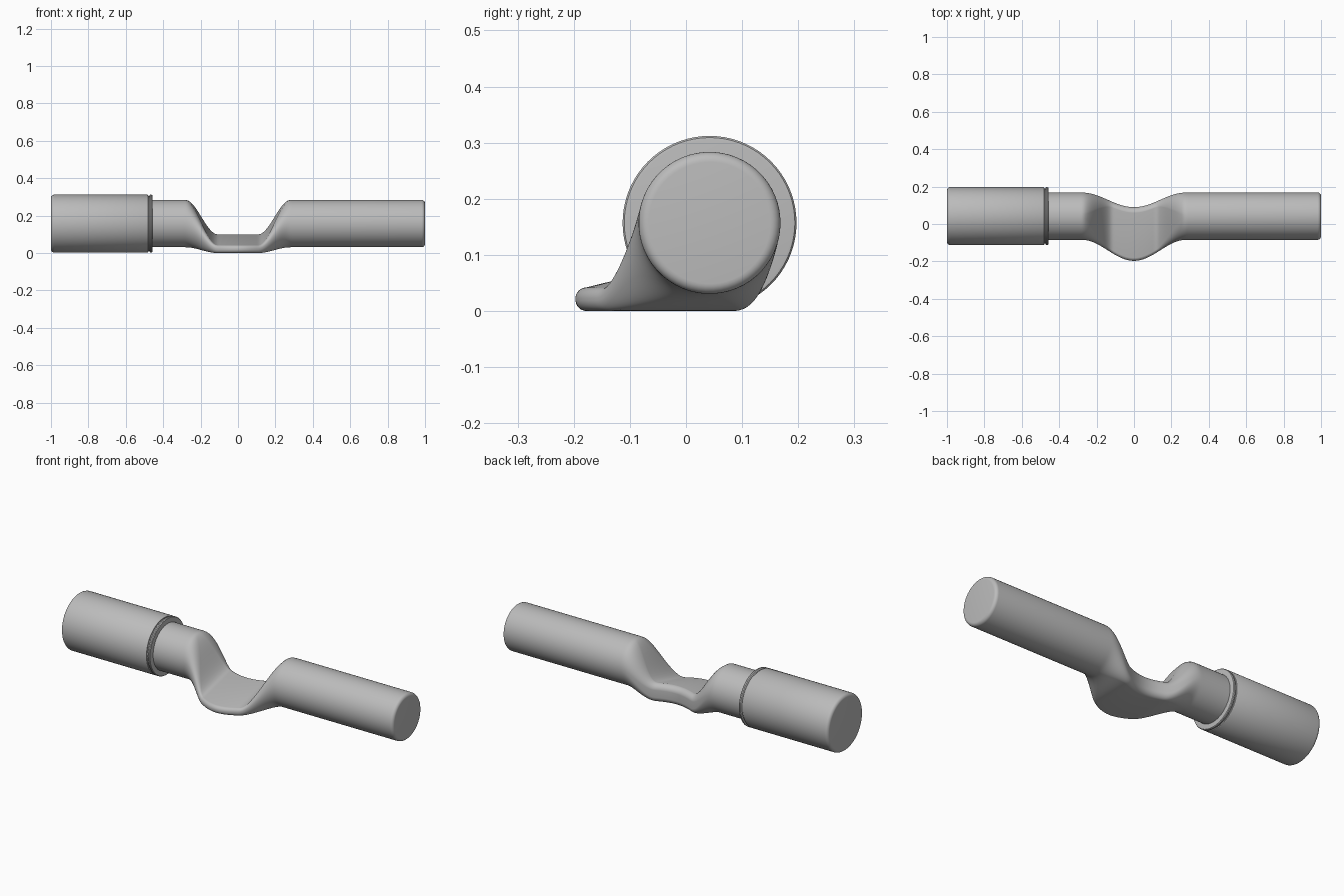
import bpy, bmesh, math

if "Cube" in bpy.data.objects:
    bpy.data.objects.remove(bpy.data.objects["Cube"], do_unlink=True)

AXIS_Y, AXIS_Z = 0.042, 0.157
SHAFT_R, SLEEVE_R = 0.1265, 0.155

steel = bpy.data.materials.new("grey_steel")
steel.use_nodes = True
colour = (0.5, 0.5, 0.5, 1)
steel.diffuse_color = colour
steel.node_tree.nodes["Principled BSDF"].inputs["Base Color"].default_value = colour


def mix(a, b, t):
    return a + (b - a) * t


def smooth(t):
    t = min(max(t, 0), 1)
    return t * t * (3 - 2 * t)


def loft(name, rings):
    """Skin a list of equal-length rings and cap both ends."""
    bm = bmesh.new()
    loops = [[bm.verts.new(p) for p in ring] for ring in rings]
    n = len(loops[0])
    for a, b in zip(loops, loops[1:]):
        for i in range(n):
            j = (i + 1) % n
            bm.faces.new((a[i], a[j], b[j], b[i]))
    bm.faces.new(loops[0])
    bm.faces.new(loops[-1])
    bmesh.ops.recalc_face_normals(bm, faces=bm.faces)
    mesh = bpy.data.meshes.new(name)
    bm.to_mesh(mesh)
    bm.free()
    mesh.materials.append(steel)
    obj = bpy.data.objects.new(name, mesh)
    bpy.context.collection.objects.link(obj)
    bpy.ops.object.select_all(action="DESELECT")
    obj.select_set(True)
    bpy.context.view_layer.objects.active = obj
    bpy.ops.object.shade_smooth_by_angle(angle=math.radians(35))
    return obj


def circle(x, r, n=72):
    return [(x, AXIS_Y + r * math.cos(2 * math.pi * i / n),
             AXIS_Z + r * math.sin(2 * math.pi * i / n)) for i in range(n)]


def shaft_section(x, inset=0, arc=14):
    """Round bar section that flattens to a rounded wedge near x = 0."""
    bend = 0.5 + 0.5 * math.cos(math.pi * min(abs(x) / 0.28, 1))
    flat = 1 - smooth((abs(x) - 0.11) / 0.17)
    r = mix(SHAFT_R, 0.02, flat)
    r_back = mix(SHAFT_R, 0.032, flat)
    front = mix(AXIS_Y - SHAFT_R, -0.197, bend) + r
    back = mix(AXIS_Y + SHAFT_R, 0.09, bend) - r_back
    low = mix(AXIS_Z - SHAFT_R, 0, flat)
    top_front = mix(AXIS_Z + SHAFT_R, 0.042, flat)
    top_back = mix(AXIS_Z + SHAFT_R, 0.1, flat)
    corners = [(back, top_back - r_back, r_back), (front, top_front - r, r),
               (front, low + r, r), (back, low + r_back, r_back)]
    points = []
    for k, (y, z, rad) in enumerate(corners):
        for i in range(arc):
            a = math.pi / 2 * (k + (i + 0.5) / arc)
            points.append((x, y + (rad - inset) * math.cos(a),
                           z + (rad - inset) * math.sin(a)))
    return points


# Shaft with the flattened, offset middle and a rounded free end
ROUND = 0.018
stations = [-0.6] + [-0.3 + 0.6 * i / 60 for i in range(61)]
rings = [shaft_section(x) for x in stations]
for i in range(7):
    a = math.pi / 2 * i / 6
    rings.append(shaft_section(1 - ROUND + ROUND * math.sin(a),
                               ROUND * (1 - math.cos(a))))
loft("shaft", rings)

# Sleeve with rounded outer end, narrow groove and end collar
profile = []
for i in range(7):
    a = math.pi / 2 * i / 6
    profile.append((-1 + ROUND * (1 - math.cos(a)),
                    SLEEVE_R - ROUND * (1 - math.sin(a))))
profile += [(-0.485, SLEEVE_R), (-0.48, 0.152), (-0.479, 0.147),
            (-0.473, 0.147), (-0.472, 0.152), (-0.469, SLEEVE_R),
            (-0.462, SLEEVE_R), (-0.458, 0.152), (-0.457, 0.147)]
loft("sleeve", [circle(x, r) for x, r in profile])
